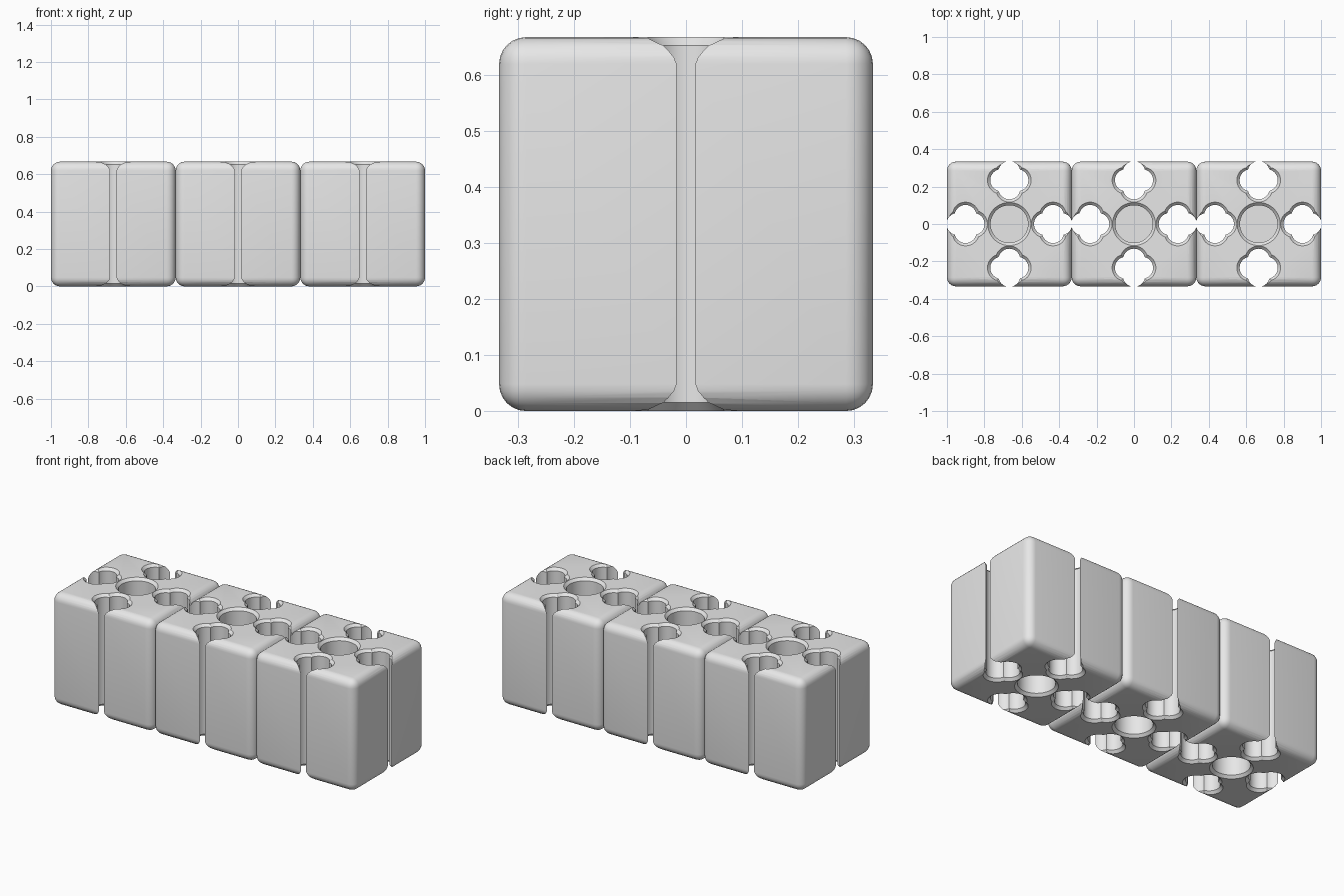
import bpy, bmesh
from math import sin, cos, sqrt, pi

old = bpy.data.objects.get("Cube")
if old:
    bpy.data.objects.remove(old)

SIDE = 2 / 3          # edge length of one block
EDGE = 0.048          # edge rounding
CHAMFER = 0.015       # mouth chamfer of every hole
SLOT = 0.234          # slot centre from block centre
LOBE, OFFSET = 0.0588, 0.043

gray = bpy.data.materials.new("light gray")
gray.use_nodes = True
gray.diffuse_color = (0.8, 0.8, 0.8, 1)
gray.node_tree.nodes["Principled BSDF"].inputs["Base Color"].default_value = (0.8, 0.8, 0.8, 1)


def make_object(name, bm):
    mesh = bpy.data.meshes.new(name)
    bmesh.ops.recalc_face_normals(bm, faces=bm.faces)
    bm.to_mesh(mesh)
    bm.free()
    mesh.materials.append(gray)
    ob = bpy.data.objects.new(name, mesh)
    bpy.context.collection.objects.link(ob)
    return ob


def clover(angle, grow):
    """Radius of a four-lobed outline."""
    r = LOBE + grow
    a = (angle + pi / 4) % (pi / 2) - pi / 4
    return OFFSET * cos(a) + sqrt(r * r - (OFFSET * sin(a)) ** 2)


def circle(angle, grow):
    return 0.1 + grow


def add_prism(bm, cx, cy, outline, levels, n=96):
    """Loft an outline through (height, growth) levels and cap it."""
    rings = []
    for z, grow in levels:
        ring = []
        for i in range(n):
            t = 2 * pi * i / n
            r = outline(t, grow)
            ring.append(bm.verts.new((cx + r * cos(t), cy + r * sin(t), z)))
        rings.append(ring)
    for low, high in zip(rings, rings[1:]):
        for i in range(n):
            j = (i + 1) % n
            bm.faces.new((low[i], low[j], high[j], high[i]))
    bm.faces.new(rings[0][::-1])
    bm.faces.new(rings[-1])


# Rounded block
bm = bmesh.new()
bmesh.ops.create_cube(bm, size=SIDE)
bmesh.ops.translate(bm, verts=bm.verts, vec=(0, 0, SIDE / 2))
bmesh.ops.bevel(bm, geom=bm.edges[:], offset=EDGE, segments=6, profile=0.5,
                affect='EDGES')
block = make_object("middle_block", bm)

# Cutter: four open clover slots and a blind bore from each end
bm = bmesh.new()
out = 0.02
bottom = [(-out, CHAMFER + out), (CHAMFER, 0)]
top = [(SIDE - CHAMFER, 0), (SIDE + out, CHAMFER + out)]
for x, y in ((SLOT, 0), (-SLOT, 0), (0, SLOT), (0, -SLOT)):
    add_prism(bm, x, y, clover, bottom + top)
add_prism(bm, 0, 0, circle, bottom + [(SIDE / 2 - 0.02, 0)])
add_prism(bm, 0, 0, circle, [(SIDE / 2 + 0.02, 0)] + top)
cutter = make_object("slot_cutter", bm)
cutter.hide_render = True

# Cut the block and bake the result
cut = block.modifiers.new("slots", 'BOOLEAN')
cut.operation = 'DIFFERENCE'
cut.solver = 'EXACT'
cut.object = cutter
graph = bpy.context.evaluated_depsgraph_get()
mesh = bpy.data.meshes.new_from_object(block.evaluated_get(graph))
block.modifiers.clear()
block.data = mesh
bpy.data.objects.remove(cutter)

# Smooth rounded edges and hole walls, keep creases sharp
bpy.ops.object.select_all(action='DESELECT')
block.select_set(True)
bpy.context.view_layer.objects.active = block
bpy.ops.object.shade_smooth_by_angle(angle=0.5)

# Repeat the block along the row
for name, x in (("right_block", -SIDE), ("left_block", SIDE)):
    ob = bpy.data.objects.new(name, block.data)
    ob.location.x = x
    bpy.context.collection.objects.link(ob)
